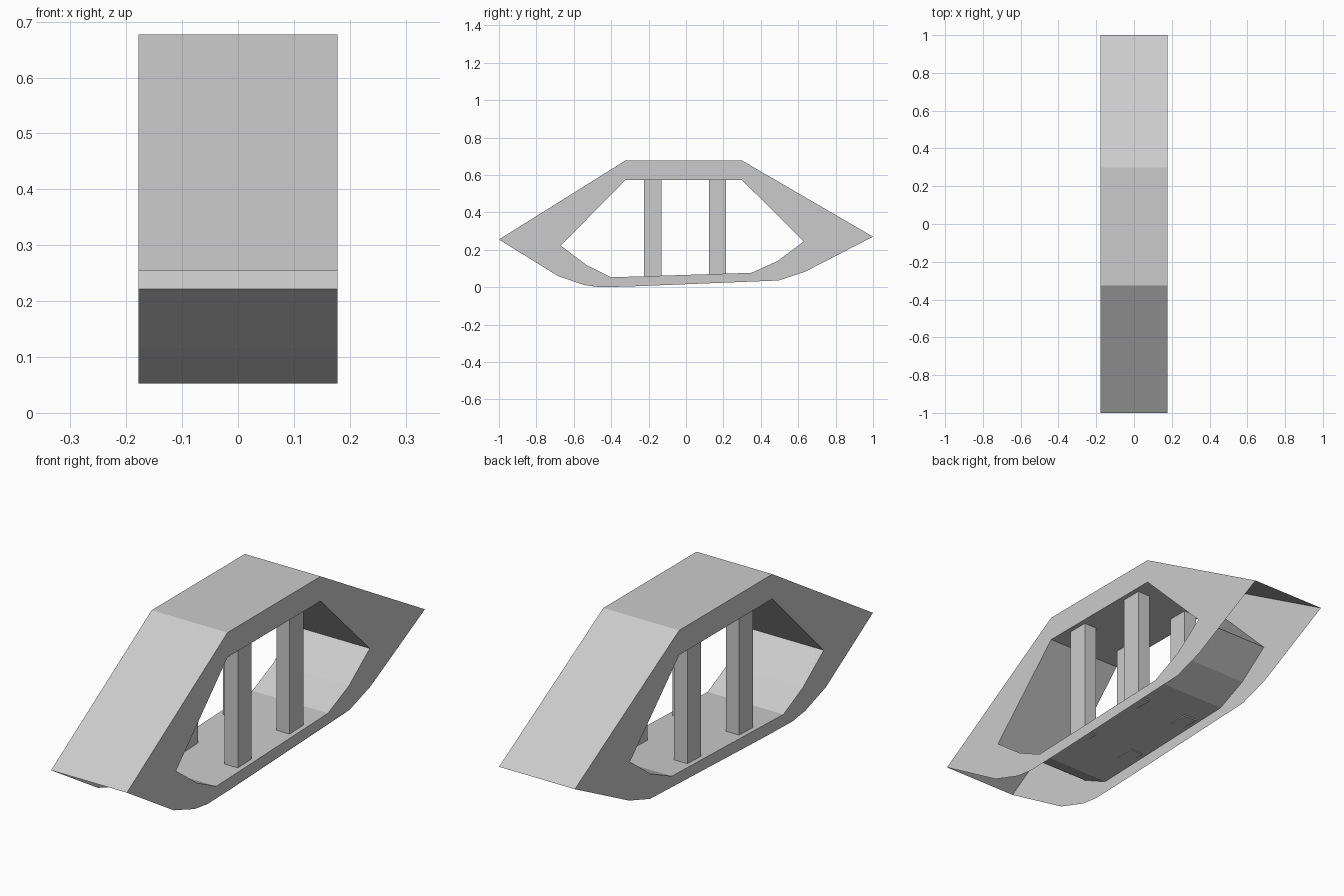
import bpy, bmesh

if "Cube" in bpy.data.objects:
    bpy.data.objects.remove(bpy.data.objects["Cube"])

HALF_W = 0.178

# Side profiles as (y, z)
ROOF = [(-1, .255), (-.325, .677), (.30, .677), (1, .27)]
BELLY = [(.635, .082), (.495, .036), (-.30, .004), (-.46, .0), (-.545, .012), (-.685, .06)]
OPENING = [(-.67, .222), (-.325, .572), (.30, .572), (.63, .245),
           (.49, .14), (.35, .077), (-.40, .053), (-.53, .117)]


def add_object(name, bm):
    mesh = bpy.data.meshes.new(name)
    bm.to_mesh(mesh)
    bm.free()
    obj = bpy.data.objects.new(name, mesh)
    bpy.context.collection.objects.link(obj)
    return obj


def loop(bm, pts, x):
    verts = [bm.verts.new((x, y, z)) for y, z in pts]
    edges = [bm.edges.new((v, verts[(i + 1) % len(verts)])) for i, v in enumerate(verts)]
    return verts, edges


# Frame shell: two thin side panels, roof skin and opening liner, open underneath
bm = bmesh.new()
outer, inner = [], []
for x in (-HALF_W, HALF_W):
    ov, oe = loop(bm, ROOF + BELLY, x)
    iv, ie = loop(bm, OPENING, x)
    bmesh.ops.triangle_fill(bm, edges=oe + ie, use_beauty=True)
    outer.append(ov)
    inner.append(iv)

roof_face = None
for i in range(len(ROOF) - 1):
    f = bm.faces.new((outer[0][i], outer[1][i], outer[1][i + 1], outer[0][i + 1]))
    if i == 1:
        roof_face = f
n = len(OPENING)
for i in range(n):
    j = (i + 1) % n
    bm.faces.new((inner[0][i], inner[0][j], inner[1][j], inner[1][i]))
bmesh.ops.recalc_face_normals(bm, faces=bm.faces[:])
roof_face.normal_update()
if roof_face.normal.z < 0:
    bmesh.ops.reverse_faces(bm, faces=bm.faces[:])
add_object("frame_shell", bm)


# Posts between floor and ceiling, mirrored left to right
def post(name, y0, y1, z0, z1=.572, x0=.095, x1=.157):
    bm = bmesh.new()
    bmesh.ops.create_cube(bm, size=1)
    for v in bm.verts:
        v.co = (x1 if v.co.x > 0 else x0, y1 if v.co.y > 0 else y0, z1 if v.co.z > 0 else z0)
    obj = add_object(name, bm)
    obj.modifiers.new("Mirror", 'MIRROR')


post("front_posts", -.225, -.132, .057)
post("back_posts", .122, .215, .067)
